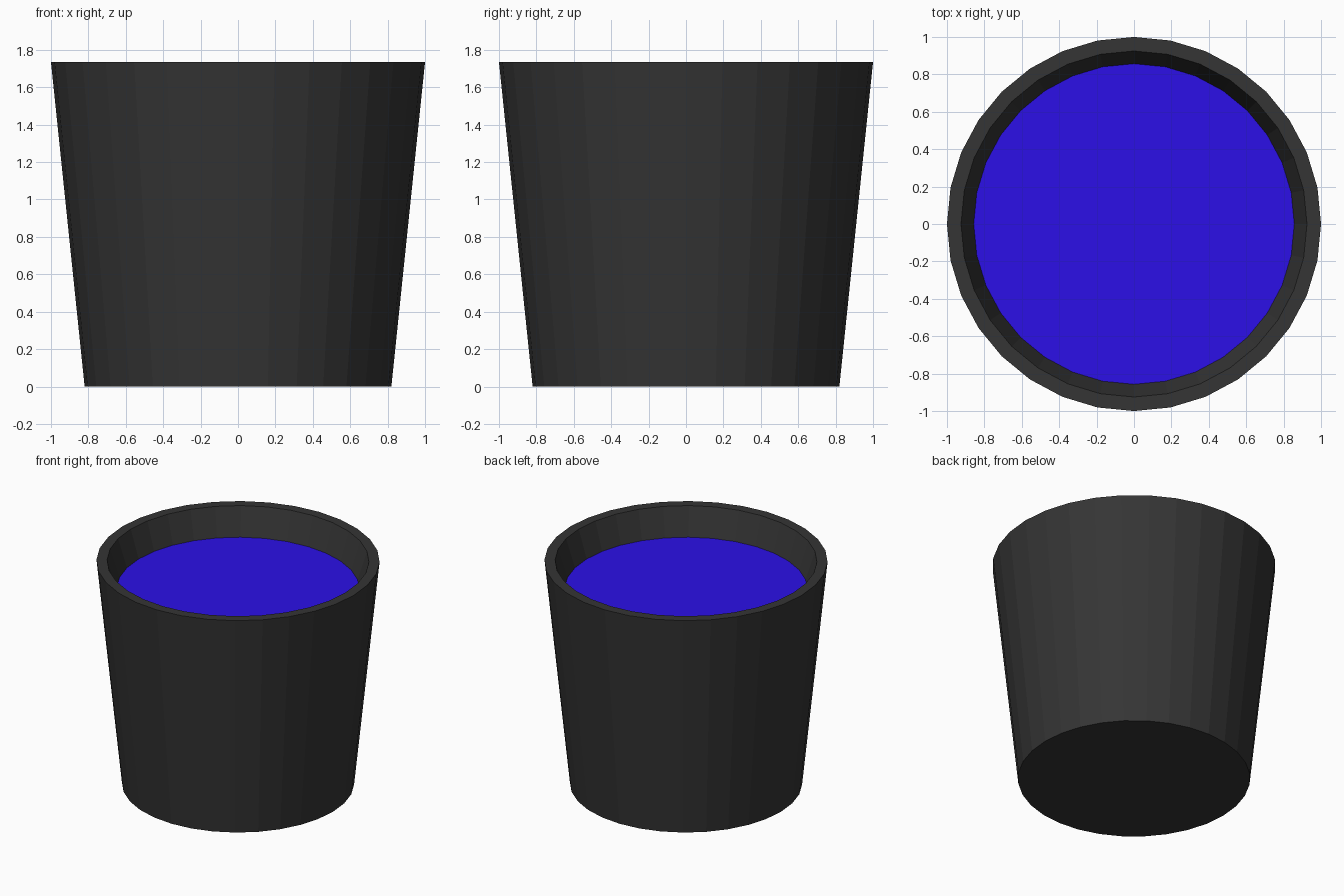
import bpy, bmesh, math

if "Cube" in bpy.data.objects:
    bpy.data.objects.remove(bpy.data.objects["Cube"])

SIDES = 32


def material(name, color):
    mat = bpy.data.materials.new(name)
    mat.diffuse_color = color
    mat.use_nodes = True
    mat.node_tree.nodes["Principled BSDF"].inputs["Base Color"].default_value = mat.diffuse_color
    return mat


def lathe(name, profile, mat, cap_first=False, cap_last=False):
    """Flat-shaded surface of revolution from (radius, height) pairs."""
    bm = bmesh.new()
    rings = [[bm.verts.new((r * math.cos(math.tau * i / SIDES),
                            r * math.sin(math.tau * i / SIDES), z))
              for i in range(SIDES)] for r, z in profile]
    for low, high in zip(rings, rings[1:]):
        for i in range(SIDES):
            j = (i + 1) % SIDES
            bm.faces.new((low[i], low[j], high[j], high[i]))
    if cap_first:
        bm.faces.new(rings[0][::-1])
    if cap_last:
        bm.faces.new(rings[-1])
    mesh = bpy.data.meshes.new(name)
    bm.to_mesh(mesh)
    bm.free()
    mesh.materials.append(mat)
    obj = bpy.data.objects.new(name, mesh)
    bpy.context.collection.objects.link(obj)
    return obj


black = material("black_plastic", (0.035, 0.035, 0.035, 1))
blue = material("blue_liquid", (0.025, 0.005, 0.8, 1))

# Tapered bucket: base, outer wall, flat rim, sloping inner wall
lathe("bucket", [(0.82, 0), (1.0, 1.735), (0.925, 1.735), (0.857, 1.52)],
      black, cap_first=True)

# Liquid surface closing the recess
lathe("liquid", [(0.857, 1.52)], blue, cap_last=True)
